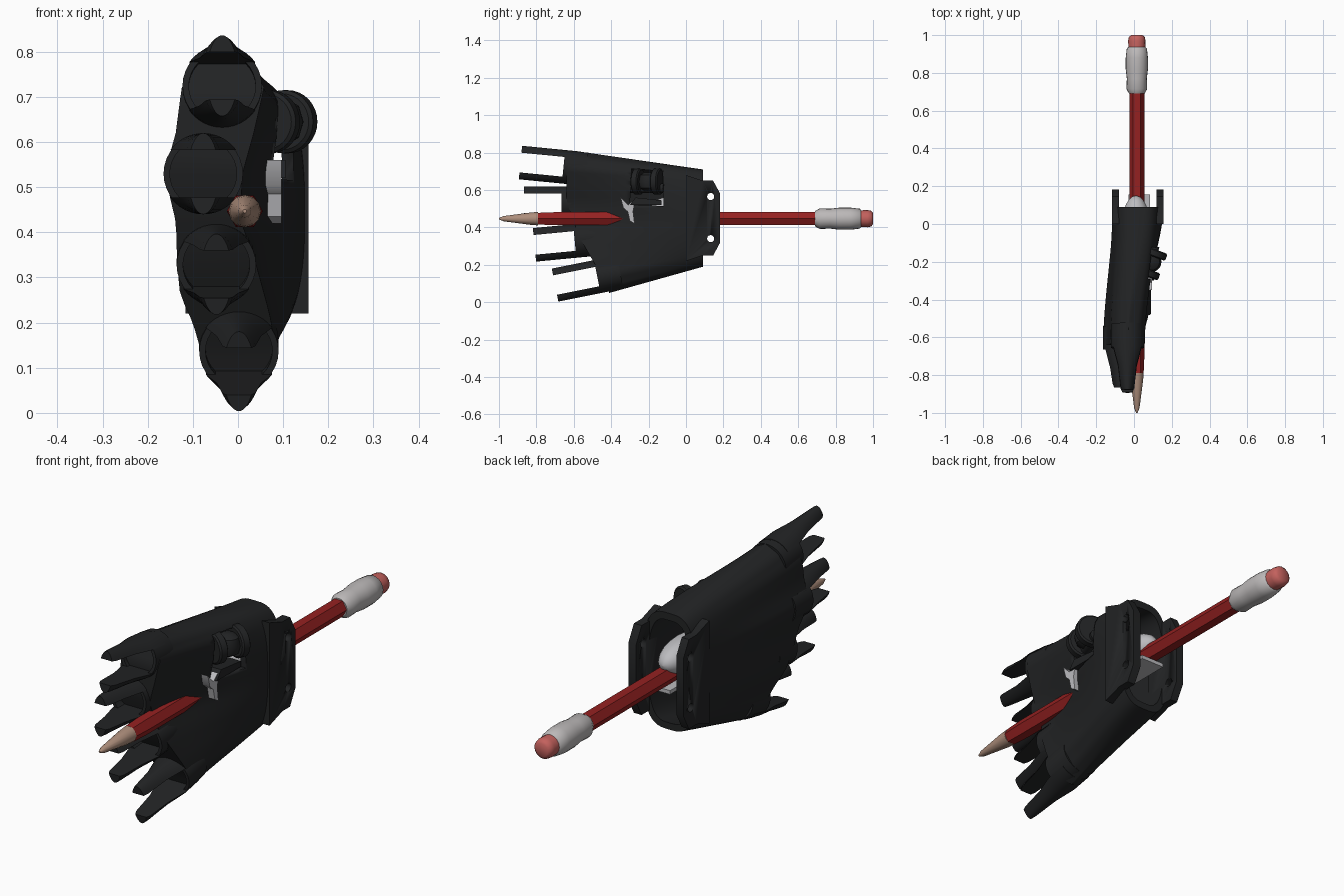
import bpy, bmesh, math
from mathutils import Matrix, Vector

if "Cube" in bpy.data.objects:
    bpy.data.objects.remove(bpy.data.objects["Cube"])


def material(name, rgb):
    m = bpy.data.materials.new(name)
    m.diffuse_color = (*rgb, 1)
    m.use_nodes = True
    m.node_tree.nodes["Principled BSDF"].inputs["Base Color"].default_value = m.diffuse_color
    return m


DARK = material("black_plastic", (0.016, 0.017, 0.018))
GREY = material("light_grey", (0.5, 0.5, 0.52))
RED = material("red_paint", (0.3, 0.015, 0.015))
WOOD = material("wood", (0.42, 0.27, 0.2))
METAL = material("pale_metal", (0.5, 0.48, 0.48))
RUBBER = material("eraser_pink", (0.55, 0.12, 0.11))


def finish(name, bm, mat, angle=35):
    bmesh.ops.remove_doubles(bm, verts=bm.verts, dist=1e-5)
    bmesh.ops.recalc_face_normals(bm, faces=bm.faces)
    me = bpy.data.meshes.new(name)
    bm.to_mesh(me)
    bm.free()
    ob = bpy.data.objects.new(name, me)
    bpy.context.collection.objects.link(ob)
    me.materials.append(mat)
    bpy.ops.object.select_all(action='DESELECT')
    ob.select_set(True)
    bpy.context.view_layer.objects.active = ob
    bpy.ops.object.shade_smooth_by_angle(angle=math.radians(angle))
    return ob


def loft(name, rings, mat, caps=True, closed=False, angle=35):
    bm = bmesh.new()
    vr = [[bm.verts.new(p) for p in r] for r in rings]
    n = len(vr[0])
    pairs = list(zip(vr, vr[1:])) + ([(vr[-1], vr[0])] if closed else [])
    for a, b in pairs:
        for i in range(n):
            j = (i + 1) % n
            bm.faces.new((a[i], a[j], b[j], b[i]))
    if caps:
        bm.faces.new(vr[0])
        bm.faces.new(vr[-1])
    return finish(name, bm, mat, angle)


def frame(origin, f, n):
    """Local axes: x sideways, y = n, z = f (forward)."""
    f, n = Vector(f).normalized(), Vector(n).normalized()
    x = n.cross(f)
    return Matrix.Translation(origin) @ Matrix((x, n, f)).transposed().to_4x4()


def lathe(name, prof, mtx, mat, n=32, **kw):
    rings = [[mtx @ Vector((r * math.cos(2 * math.pi * i / n), r * math.sin(2 * math.pi * i / n), f))
              for i in range(n)] for r, f in prof]
    return loft(name, rings, mat, **kw)


def prism(name, yz, x0, x1, mat):
    return loft(name, [[(x, y, z) for y, z in yz] for x in (x0, x1)], mat)


def cut(ob, cutter):
    m = ob.modifiers.new("cut", 'BOOLEAN')
    m.operation, m.solver, m.object = 'DIFFERENCE', 'EXACT', cutter
    bpy.context.view_layer.objects.active = ob
    bpy.ops.object.modifier_apply(modifier="cut")
    bpy.data.objects.remove(cutter)


def interp(tab, z):
    for (a, va), (b, vb) in zip(tab, tab[1:]):
        if z <= b:
            return va + (vb - va) * max(0, (z - a) / (b - a))
    return tab[-1][1]


# Palm: knuckle outline blended into a rounded wrist opening, hollow inside
LEFT = [(.05, 0), (.07, -.05), (.14, -.083), (.2, -.1), (.26, -.128), (.33, -.135), (.42, -.137),
        (.53, -.163), (.62, -.138), (.72, -.125), (.78, -.09), (.81, -.03)]
RIGHT = [(.05, 0), (.07, .05), (.14, .085), (.22, .07), (.33, .04), (.43, .005), (.53, .01),
         (.62, .035), (.72, .058), (.78, .03), (.81, -.03)]
EDGE = [(.05, -.41), (.14, -.45), (.33, -.56), (.45, -.61), (.55, -.64), (.7, -.64), (.81, -.6)]
N = 72


def palm_point(i, t, wall=0.0):
    a = 2 * math.pi * i / N - math.pi / 2
    c, s = math.cos(a), math.sin(a)
    zf = .43 + .38 * s
    xf = interp(RIGHT if c > 0 else LEFT, zf)
    if abs(c) < 1e-6:
        xf = 0 if s < 0 else -.03
    xw = .02 + .135 * math.copysign(abs(c) ** .6, c)
    zw = .45 + .26 * math.copysign(abs(s) ** .85, s)
    k = t * t * (3 - 2 * t)
    y = interp(EDGE, zf)
    x, z = xf + (xw - xf) * k, zf + (zw - zf) * t
    cx = -.05 + .07 * k
    return (cx + (x - cx) * (1 - wall * 5.5), y + (.09 - y) * t, .44 + (z - .44) * (1 - wall * 3))


bm = bmesh.new()
stations = [(j / 14, 0) for j in range(15)] + [(1 - j / 14, .04) for j in range(10)]
vr = [[bm.verts.new(palm_point(i, t, w)) for i in range(N)] for t, w in stations]
for a, b in zip(vr, vr[1:]):
    for i in range(N):
        j = (i + 1) % N
        bm.faces.new((a[i], a[j], b[j], b[i]))
for r in (vr[0], vr[-1]):
    for i in range(N // 2):
        q = list(dict.fromkeys((r[i], r[i + 1], r[N - i - 1], r[(N - i) % N])))
        bm.faces.new(q)
palm = finish("palm_shell", bm, DARK, 40)
cut(palm, prism("thumb_cutter", [(-.3, .52), (-.12, .515), (-.125, .7), (-.29, .715)], .035, .3, DARK))

# Knuckle sockets and forked finger prongs
fingers = [("index", -.035, (-.63, .722), (-.885, .747)), ("middle", -.077, (-.64, .53), (-.865, .53)),
           ("ring", -.048, (-.57, .33), (-.81, .307)), ("little", .002, (-.45, .142), (-.70, .092))]
for name, x, base, tip in fingers:
    d = Vector((0, tip[0] - base[0], tip[1] - base[1]))
    M = frame((x, *base), d, d.cross(Vector((1, 0, 0))) * -1)
    lathe(name + "_socket", [(.088, -.1), (.088, .025), (.074, .025), (.074, -.1)], M, DARK,
          caps=False, closed=True)
    for side, word in ((1, "upper"), (-1, "lower")):
        rings = []
        for f, sx in ((-.06, 1), (.03, 1), (.12, .68), (d.length - .02, .5), (d.length, .38)):
            rings.append([M @ Vector((sx * .09 * math.cos(a), side * .09 * math.sin(a), f))
                          for a in [math.radians(36 + 9 * k) for k in range(13)]])
        loft(f"{name}_{word}_prong", rings, DARK)

# Wrist hinge plates with pin holes
outline = [(.0, .22), (.09, .25), (.145, .25), (.183, .32), (.183, .58), (.145, .65), (.09, .65), (.0, .68)]
for x0, x1, word in ((.118, .156, "palm_side"), (-.116, -.08, "back_side")):
    plate = prism(word + "_wrist_plate", outline, x0, x1, DARK)
    for z in (.34, .565):
        cut(plate, lathe("pin_cutter", [(.019, -.1), (.019, .1)],
                         frame(((x0 + x1) / 2, .132, z), (1, 0, 0), (0, 0, 1)), DARK, n=20))

# Thumb hinge: two discs, a rounded knuckle and a pin
axis = Vector((.35, .94, 0))
for k, word in ((-.06, "front"), (.05, "rear")):
    lathe(f"thumb_{word}_disc", [(.062, -.02), (.07, -.014), (.07, .014), (.062, .02)],
          frame(Vector((.088, -.2, .645)) + axis * k, axis, (0, 0, 1)), DARK)
lathe("thumb_knuckle", [(.02, -.05), (.045, -.035), (.055, 0), (.045, .035), (.02, .05)],
      frame((.09, -.2, .645), (0, 0, 1), (0, 1, 0)), DARK)
lathe("thumb_pin", [(.025, -.11), (.025, .09)], frame((.08, -.2, .61), axis, (0, 0, 1)), DARK, n=20)
prism("thumb_bracket", [(-.3, .52), (-.13, .52), (-.13, .545), (-.27, .56)], .03, .105, DARK)

# Pale inner core seen through the wrist and the torn palm opening
lathe("inner_core", [(.075 * math.sin(math.pi * k / 12) + .001, -.17 * math.cos(math.pi * k / 12))
                     for k in range(13)],
      frame((.01, -.02, .5), (0, 1, 0), (0, 0, 1)), GREY)
prism("inner_bar", [(-.1, .385), (.155, .385), (.155, .402), (-.1, .402)], -.03, .085, GREY)
prism("palm_shard", [(-.35, .56), (-.31, .52), (-.27, .555), (-.283, .485), (-.275, .42),
                     (-.3, .435), (-.312, .485), (-.335, .505)], .03, .096, GREY)

# Pencil along y: hexagonal shaft, sharpened tip, lumpy ferrule, eraser
P = frame((.015, 0, .447), (0, 1, 0), (0, 0, 1))
lathe("pencil_tip", [(.004, -1), (.014, -.975), (.033, -.83), (.036, -.79)], P, WOOD, n=12)
lathe("pencil_shaft", [(.036, -.79), (.04, -.7), (.04, .72)], P, RED, n=6)
lathe("pencil_ferrule", [(.041, .69), (.055, .715), (.053, .77), (.059, .82), (.059, .88), (.053, .93),
                         (.04, .94)], P, METAL, n=20, angle=50)
lathe("pencil_eraser", [(.044, .92), (.046, .97), (.042, .99), (.03, 1)], P, RUBBER, n=16, angle=50)
